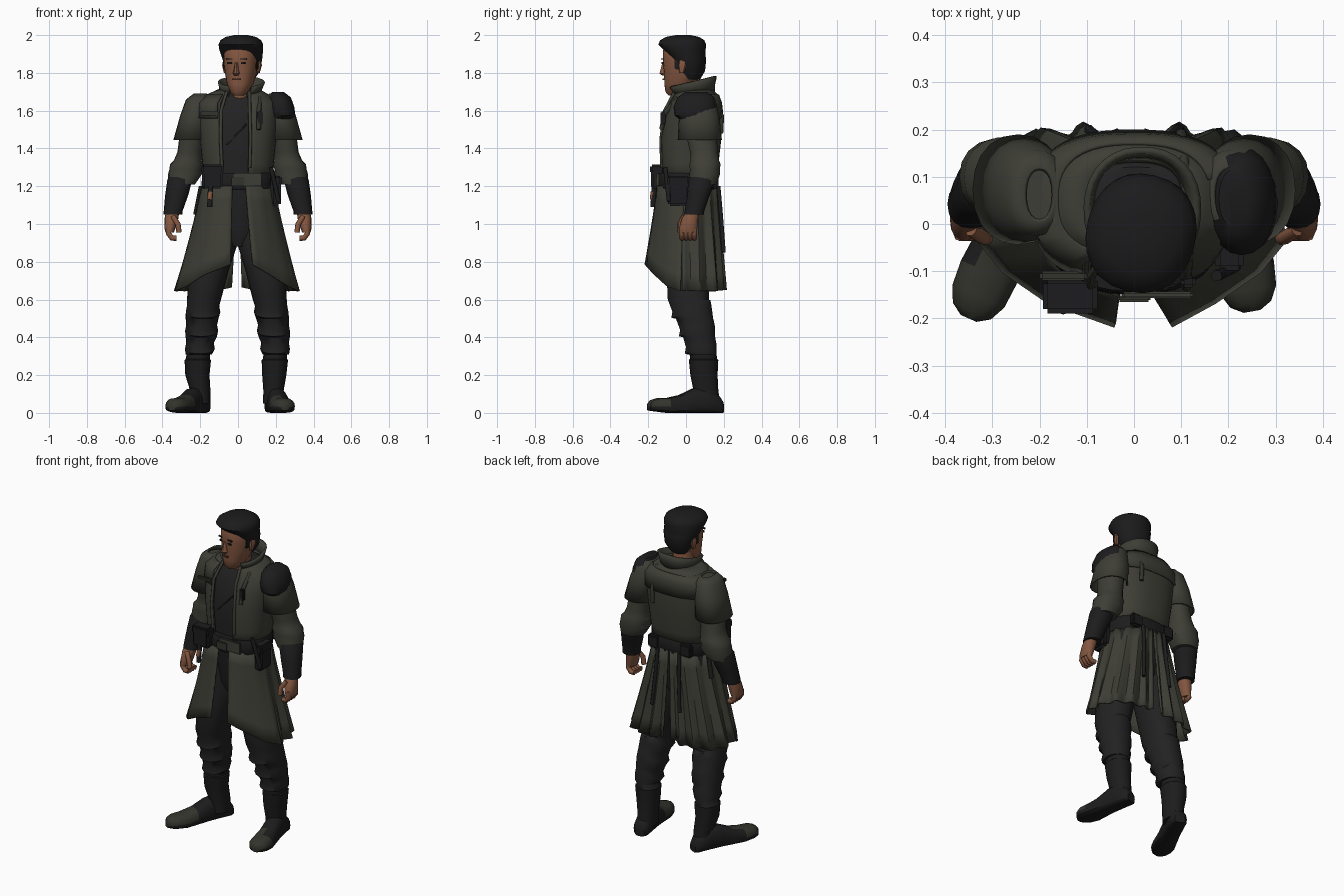
import bpy, bmesh, math
from mathutils import Vector


def material(name, rgb):
    m = bpy.data.materials.new(name)
    m.diffuse_color = (*rgb, 1)
    return m


OLIVE = material("olive cloth", (0.048, 0.048, 0.037))
DARK_OLIVE = material("dark olive trim", (0.034, 0.034, 0.026))
BLACK = material("black cloth", (0.016, 0.016, 0.017))
LEATHER = material("black leather", (0.012, 0.012, 0.013))
HAIR = material("black hair", (0.011, 0.011, 0.012))
SKIN = material("skin", (0.23, 0.095, 0.052))
LIP = material("lips", (0.11, 0.04, 0.028))
EYE = material("dark eye", (0.01, 0.008, 0.007))


def finish(name, bm, mat, solid=0.0, angle=40):
    bmesh.ops.recalc_face_normals(bm, faces=bm.faces)
    me = bpy.data.meshes.new(name)
    bm.to_mesh(me)
    bm.free()
    ob = bpy.data.objects.new(name, me)
    bpy.context.collection.objects.link(ob)
    me.materials.append(mat)
    bpy.ops.object.select_all(action='DESELECT')
    ob.select_set(True)
    bpy.context.view_layer.objects.active = ob
    bpy.ops.object.shade_smooth_by_angle(angle=math.radians(angle))
    if solid:
        mod = ob.modifiers.new("thickness", 'SOLIDIFY')
        mod.thickness = solid
        mod.offset = 0
    return ob


def skin_rows(bm, rows, closed):
    vs = [[bm.verts.new(p) for p in r] for r in rows]
    n = len(rows[0])
    for a, b in zip(vs, vs[1:]):
        for i in range(n if closed else n - 1):
            j = (i + 1) % n
            bm.faces.new((a[i], a[j], b[j], b[i]))
    return vs


def loft(name, rings, mat, n=20, p=2.2, arc=None, cap=True, solid=0.0, s=1):
    """Horizontal rings (cx, cy, z, rx, ry[, tilt]); arc in degrees leaves it open."""
    rows = []
    for cx, cy, z, rx, ry, *t in rings:
        row = []
        for i in range(n):
            a = 2 * math.pi * i / n
            if arc:
                a = math.radians(arc[0] + (arc[1] - arc[0]) * i / (n - 1))
            c, d = math.cos(a), math.sin(a)
            x = cx + rx * math.copysign(abs(c) ** (2 / p), c)
            y = cy + ry * math.copysign(abs(d) ** (2 / p), d)
            row.append((x * s, y, z + (t[0] * (y - cy) if t else 0)))
        rows.append(row)
    bm = bmesh.new()
    vs = skin_rows(bm, rows, not arc)
    if not arc and cap:
        bm.faces.new(vs[0])
        bm.faces.new(vs[-1])
    return finish(name, bm, mat, solid)


def box(name, c, size, mat, bevel=0.0):
    bm = bmesh.new()
    bmesh.ops.create_cube(bm, size=1)
    for v in bm.verts:
        v.co = Vector(c) + Vector([v.co[i] * size[i] for i in range(3)])
    if bevel:
        bmesh.ops.bevel(bm, geom=bm.edges[:], offset=bevel, segments=2, affect='EDGES')
    return finish(name, bm, mat)


def rod(name, pts, r, mat):
    cu = bpy.data.curves.new(name, 'CURVE')
    cu.dimensions = '3D'
    cu.bevel_depth, cu.bevel_resolution, cu.use_fill_caps = r, 2, True
    sp = cu.splines.new('POLY')
    sp.points.add(len(pts) - 1)
    for q, p in zip(sp.points, pts):
        q.co = (*p, 1)
    cu.materials.append(mat)
    ob = bpy.data.objects.new(name, cu)
    bpy.context.collection.objects.link(ob)
    return ob


# Head, built at its own origin and turned to one side
head = [
    loft("head", [(0, -.045, 1.68, .026, .028), (0, -.037, 1.70, .046, .053), (0, -.015, 1.74, .068, .08),
                  (0, 0, 1.80, .082, .096), (0, .005, 1.86, .09, .106), (0, .005, 1.92, .09, .106),
                  (0, 0, 1.97, .06, .08)], SKIN, 24),
    loft("hair", [(0, .05, 1.765, .06, .045), (0, .05, 1.81, .09, .07), (0, .034, 1.87, .104, .092),
                  (0, .02, 1.895, .11, .104, -.15), (0, .004, 1.92, .114, .117, -.15), (0, 0, 1.95, .116, .126),
                  (0, 0, 1.973, .106, .116), (0, .002, 1.99, .08, .088), (0, .005, 2.0, .035, .04)], HAIR, 24),
    loft("nose", [(0, -.1, 1.787, .012, .01), (0, -.1, 1.797, .019, .024), (0, -.1, 1.81, .014, .02),
                  (0, -.095, 1.855, .008, .013)], SKIN, 10),
    box("mouth", (0, -.097, 1.766), (.044, .012, .009), LIP)]
for s in (-1, 1):
    head.append(box("eye", (.036 * s, -.096, 1.852), (.022, .009, .009), EYE))
    head.append(box("eyebrow", (.038 * s, -.096, 1.874), (.036, .009, .007), HAIR))
    head.append(box("sideburn", (.086 * s, 0, 1.86), (.016, .04, .085), HAIR, .006))
    head.append(loft("ear", [(.09, .02, 1.80, .008, .012), (.096, .025, 1.84, .012, .022),
                             (.094, .025, 1.865, .008, .018)], SKIN, 8, s=s))
for ob in head:
    ob.location = (.015, -.02, 0)
    ob.rotation_euler.z = math.radians(-14)

# Neck, shirt, jacket, collar
loft("neck", [(0, .03, 1.6, .075, .08), (.01, .01, 1.68, .06, .065), (.012, 0, 1.78, .06, .065)], SKIN)
body = [(0, .015, 1.22, .176, .135), (0, .02, 1.32, .182, .145), (0, .025, 1.45, .195, .155),
        (0, .038, 1.56, .205, .147), (0, .046, 1.64, .205, .13), (0, .052, 1.685, .15, .108),
        (.005, .05, 1.71, .1, .085)]


def grown(rings, d):
    return [(x, y, z, a + d, b + d) for x, y, z, a, b in rings]


loft("shirt", grown(body, -.014), BLACK, 28, 2.5)
loft("jacket", body, OLIVE, 36, 2.5, arc=(-77, 248), solid=.014)
loft("shoulder_yoke", grown(body[3:6], .01), OLIVE, 30, 2.6, arc=(15, 246), solid=.01)
loft("collar", [(.01, .045, 1.685, .098, .1, .1), (.015, .038, 1.72, .108, .11, .2),
                (.018, .03, 1.752, .118, .127, .24)], OLIVE, 26, arc=(-62, 238), solid=.014)
rod("lapel_edge_right", [(.062, -.128, 1.3), (.066, -.132, 1.45), (.062, -.112, 1.6), (.06, -.06, 1.7)], .009, OLIVE)
rod("lapel_edge_left", [(-.085, -.126, 1.3), (-.092, -.13, 1.45), (-.09, -.11, 1.6), (-.06, -.06, 1.7)], .009, OLIVE)
rod("shirt_fold", [(-.06, -.113, 1.42), (.045, -.108, 1.53)], .004, BLACK)
box("chest_flap_trim", (-.15, -.11, 1.585), (.1, .02, .02), DARK_OLIVE, .005)
rod("shoulder_strap", [(.1, .185, 1.48), (.1, .19, 1.57), (.105, .135, 1.69), (.115, .04, 1.705),
                       (.115, -.05, 1.665), (.11, -.115, 1.58), (.11, -.13, 1.5)], .012, DARK_OLIVE)
box("strap_clip", (.115, -.122, 1.56), (.03, .025, .07), LEATHER, .006)

# Arms
for s in (-1, 1):
    loft("sleeve", [(.2, .06, 1.66, .05, .07), (.22, .07, 1.6, .065, .085), (.24, .08, 1.48, .068, .082),
                    (.255, .095, 1.38, .066, .075), (.266, .1, 1.335, .074, .077), (.272, .1, 1.315, .088, .084),
                    (.278, .1, 1.29, .085, .08), (.28, .1, 1.265, .09, .082), (.298, .09, 1.21, .07, .072)],
         OLIVE, 18, s=s)
    loft("over_sleeve", [(.2, .062, 1.688, .03, .055), (.208, .066, 1.655, .064, .086),
                         (.225, .07, 1.57, .077, .102), (.245, .073, 1.445, .092, .112)],
         OLIVE, 20, cap=False, solid=.01, s=s)
    loft("bracer", [(.302, .09, 1.25, .064, .068), (.308, .085, 1.235, .066, .072), (.325, .065, 1.15, .061, .06),
                    (.343, .045, 1.07, .05, .052), (.345, .042, 1.05, .05, .052)], LEATHER, 16, s=s)
    loft("palm", [(.345, .04, 1.075, .034, .034), (.352, .022, 1.03, .037, .044),
                  (.36, .012, .98, .03, .049), (.362, .01, .955, .022, .046)], SKIN, 14, s=s)
    for k in range(4):
        y = -.022 + .022 * k
        rod("finger", [(s * .366, y, .985), (s * .368, y, .95), (s * .35, y, .925), (s * .325, y, .925)], .0145, SKIN)
    rod("thumb", [(s * .345, -.012, 1.04), (s * .318, -.03, 1.0), (s * .312, -.03, .955)], .0145, SKIN)

# Single shoulder pad
loft("shoulder_pad", [(.235, .045, 1.55, .058, .075), (.234, .045, 1.575, .07, .106), (.228, .048, 1.62, .07, .114),
                      (.22, .052, 1.67, .06, .098), (.212, .055, 1.698, .032, .06)], LEATHER, 20)

# Trousers, boots
legs = {-1: [.085, .115, .155, .18, .19, .195, .208, .213, .215, .2],
        1: [.085, .11, .145, .168, .183, .192, .2, .195, .192, .188]}
for s, xs in legs.items():
    spec = [(.03, 1.2, .095, .11), (.02, .9, .115, .12), (.01, .75, .105, .115), (.012, .6, .09, .11),
            (.045, .5, .087, .1), (.07, .4, .082, .086), (.085, .31, .07, .078)]
    rings = [(xs[i], *r) for i, r in enumerate(spec)]
    folded = []
    for i, r in enumerate(rings):  # extra in-between rings make cloth folds
        folded.append(r)
        if 2 < i < len(rings) - 1:
            m = [(a + b) / 2 for a, b in zip(r, rings[i + 1])]
            folded.append((m[0], m[1], m[2] + .016, m[3] - .003, m[4] - .003, .3))
            folded.append((m[0], m[1], m[2] - .016, m[3] + .003, m[4] + .003, .3))
    loft("trouser_leg", folded, BLACK, 18, s=s)
    loft("boot_shaft", [(xs[6], .088, .335, .06, .07), (xs[7], .093, .285, .064, .072), (xs[7], .093, .28, .07, .078),
                        (xs[8], .095, .2, .064, .072), (xs[9], .105, .12, .054, .066),
                        (xs[9], .11, .05, .055, .07)], LEATHER, 16, s=s)
loft("trouser_seat", [(0, .02, .88, .06, .08), (0, .02, .95, .14, .11), (0, .015, 1.22, .17, .13)], BLACK)

for heel, toe in (((-.18, .19), (-.35, -.2)), ((.183, .195), (.25, -.185))):
    h, d = Vector(heel), Vector(toe) - Vector(heel)
    side = Vector((-d.y, d.x)).normalized()
    rows, ts = [], [(0, .03, .06), (.05, .047, .09), (.22, .052, .14), (.4, .053, .13), (.58, .058, .095),
                    (.75, .064, .08), (.88, .06, .072), (.96, .044, .058), (1, .018, .04)]
    for t, w, top in ts:
        c, row = h + d * t, []
        for i in range(16):
            a = 2 * math.pi * i / 16
            q = c + side * w * math.copysign(abs(math.cos(a)) ** .7, math.cos(a))
            z = top * (.4 + .6 * math.sin(a)) if math.sin(a) > 0 else top * .4 * (1 - abs(math.sin(a)) ** .4)
            row.append((q.x, q.y, z + .05 * max(0, t - .75)))
        rows.append(row)
    bm = bmesh.new()
    vs = skin_rows(bm, rows, True)
    bm.faces.new(vs[0])
    bm.faces.new(vs[-1])
    foot = finish("boot_foot", bm, LEATHER)
    foot.data.materials.append(DARK_OLIVE)
    for f in foot.data.polygons:  # toe cap
        if f.center.y < -.06 and f.center.z > .03:
            f.material_index = 1


# Coat skirt: front panels and pleated back panels
def panel(name, top, hem, s, cols, pleat, dx=0.0):
    def at(pts, u):
        f = u * (len(pts) - 1)
        i = min(int(f), len(pts) - 2)
        return Vector(pts[i]).lerp(Vector(pts[i + 1]), f - i)
    rows = []
    for r in range(7):
        v = r / 6
        row = []
        for c in range(cols + 1):
            u = c / cols
            p = at(top, u).lerp(at(hem, u), v)
            p.xy = at(top, u).xy.lerp(at(hem, u).xy, v ** 1.15)
            out = Vector((p.x, p.y, 0)).normalized()
            p += out * pleat * (.15 + .85 * v) * math.cos(2 * math.pi * 5 * u)
            row.append((s * p.x + dx * v, p.y, p.z))
        rows.append(row)
    bm = bmesh.new()
    skin_rows(bm, rows, False)
    finish(name, bm, OLIVE, .01, 30)


for s in (-1, 1):
    panel("coat_front_panel", [(.04 if s > 0 else .03, -.15, 1.2), (.11, -.13, 1.2), (.165, -.08, 1.2), (.19, -.01, 1.2)],
          [(.078 if s > 0 else .03, -.215, .785), (.17, -.165, .73), (.265, -.1, .67), (.322, -.03, .645)],
          s, 9, 0, -.01 if s < 0 else 0)
    panel("coat_back_panel", [(.185, -.02, 1.2), (.178, .06, 1.2), (.14, .12, 1.2), (.09, .155, 1.2),
                              (.05, .165, 1.2), (.005, .165, 1.2)],
          [(.305, -.02, .65), (.31, .07, .645), (.26, .155, .645), (.175, .19, .65), (.09, .2, .65), (.02, .185, .665)],
          s, 30, .013, -.012 if s < 0 else 0)
    # hanging straps behind
    rod("back_strap", [(s * .075, .172, 1.2), (s * .08, .185, 1.05), (s * .095, .2, .85)], .011, LEATHER)

# Belt, pouches, small gear
loft("belt", [(0, .01, 1.18, .187, .155), (0, .01, 1.19, .193, .161), (0, .01, 1.26, .191, .158),
              (0, .01, 1.27, .185, .152)], LEATHER, 32, 2.4)
box("belt_front_plate", (.05, -.15, 1.235), (.15, .014, .07), OLIVE, .004)
box("belt_buckle", (.0, -.158, 1.225), (.07, .014, .05), DARK_OLIVE, .004)
box("front_pouch", (-.135, -.15, 1.25), (.11, .07, .125), LEATHER, .012)
box("front_pouch_flap", (-.135, -.153, 1.29), (.116, .074, .05), LEATHER, .01)
box("side_pouch", (.2, -.04, 1.17), (.055, .11, .15), LEATHER, .012)
box("side_pouch_flap", (.202, -.04, 1.23), (.06, .116, .05), LEATHER, .01)
rod("side_tool", [(.175, -.11, 1.3), (.215, -.09, 1.12)], .012, LEATHER)
for x in (-.11, .11):
    box("back_pouch", (x, .155, 1.225), (.08, .035, .08), LEATHER, .01)
rod("knife_sheath", [(-.145, -.168, 1.2), (-.15, -.175, 1.09)], .014, LEATHER)
rod("knife_grip", [(-.145, -.175, 1.17), (-.15, -.18, 1.13)], .012, SKIN)
rod("hanging_tool", [(-.195, .06, 1.2), (-.225, .07, 1.05)], .013, LEATHER)
